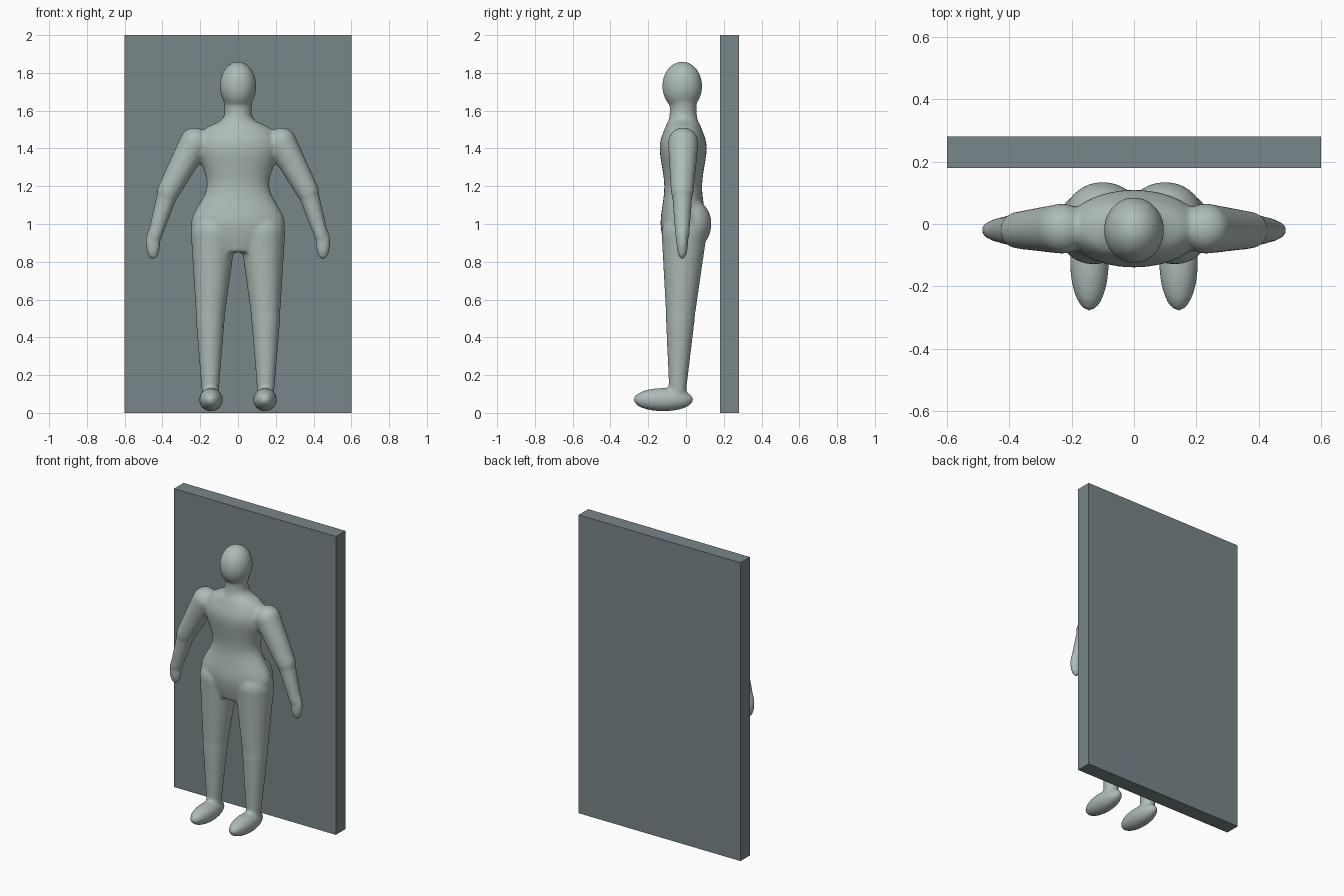
import bpy, bmesh, math
from mathutils import Vector, Matrix

cube = bpy.data.objects.get("Cube")
if cube:
    bpy.data.objects.remove(cube, do_unlink=True)


def material(name, red, green, blue):
    colour = (red, green, blue, 1)
    mat = bpy.data.materials.new(name)
    mat.use_nodes = True
    mat.diffuse_color = colour
    mat.node_tree.nodes["Principled BSDF"].inputs["Base Color"].default_value = colour
    return mat


def finish(bm, name, mat):
    mesh = bpy.data.meshes.new(name)
    bm.to_mesh(mesh)
    bm.free()
    mesh.materials.append(mat)
    obj = bpy.data.objects.new(name, mesh)
    bpy.context.collection.objects.link(obj)
    return obj


def ball(bm, centre, radii):
    """Add an ellipsoid."""
    matrix = Matrix.Translation(centre) @ Matrix.Diagonal(radii).to_4x4()
    bmesh.ops.create_uvsphere(bm, u_segments=32, v_segments=24, radius=1, matrix=matrix)


def limb(bm, start, end, start_radius, end_radius):
    """Add a tapered tube between two joints, with a rounded joint at each end."""
    start, end = Vector(start), Vector(end)
    axis = end - start
    turn = axis.to_track_quat('Z', 'Y').to_matrix().to_4x4()
    bmesh.ops.create_cone(bm, cap_ends=True, segments=32, depth=axis.length,
                          radius1=start_radius, radius2=end_radius,
                          matrix=Matrix.Translation((start + end) / 2) @ turn)
    ball(bm, start, [start_radius] * 3)
    ball(bm, end, [end_radius] * 3)


def smooth_between(before, first, second, after, t):
    """Blend two sections along a curve that also follows their neighbours."""
    leave, arrive = (second - before) / 2, (after - first) / 2
    ease = t * t * (3 - 2 * t)
    return (first.lerp(second, ease) + leave * t * (1 - t) ** 2
            - arrive * t * t * (1 - t))


def torso(bm, sections, centre_y, steps=5, sides=32):
    """Loft oval sections given as height, half width and half depth."""
    sections = [Vector(section) for section in sections]
    last = len(sections) - 1
    curve = []
    for i in range(last):
        neighbours = [sections[min(max(i + k, 0), last)] for k in (-1, 0, 1, 2)]
        curve += [smooth_between(*neighbours, step / steps) for step in range(steps)]
    curve.append(sections[last])

    rings = []
    for height, width, depth in curve:
        angles = [math.tau * k / sides for k in range(sides)]
        rings.append([bm.verts.new((width * math.cos(angle),
                                    centre_y + depth * math.sin(angle),
                                    height)) for angle in angles])
    for lower, upper in zip(rings, rings[1:]):
        for k in range(sides):
            after = (k + 1) % sides
            bm.faces.new((lower[k], lower[after], upper[after], upper[k]))
    bm.faces.new(reversed(rings[0]))
    bm.faces.new(rings[-1])


skin = material("pale grey green", 0.42, 0.5, 0.47)
slate = material("slate grey", 0.19, 0.24, 0.25)

body_mesh = bmesh.new()

# Hips, waist, chest, shoulders and neck
torso(body_mesh, [
    (0.85, 0.14, 0.09),
    (1, 0.25, 0.12),
    (1.2, 0.165, 0.1),
    (1.4, 0.22, 0.125),
    (1.5, 0.18, 0.1),
    (1.56, 0.08, 0.075),
    (1.65, 0.075, 0.07),
], centre_y=-0.015)

# Head
ball(body_mesh, (0, -0.02, 1.73), (0.097, 0.106, 0.13))

for side in (-1, 1):
    # Leg, knee and buttock
    hip = (side * 0.13, -0.01, 0.95)
    knee = (side * 0.147, -0.03, 0.5)
    ankle = (side * 0.147, -0.045, 0.1)
    limb(body_mesh, hip, knee, 0.12, 0.075)
    limb(body_mesh, knee, ankle, 0.077, 0.044)
    ball(body_mesh, (side * 0.1, 0.03, 1), (0.12, 0.105, 0.13))

    # Foot
    ball(body_mesh, (side * 0.143, -0.12, 0.07), (0.063, 0.16, 0.062))

    # Arm and elbow
    shoulder = (side * 0.23, -0.015, 1.43)
    elbow = (side * 0.37, -0.02, 1.17)
    wrist = (side * 0.44, -0.02, 0.94)
    limb(body_mesh, shoulder, elbow, 0.081, 0.06)
    limb(body_mesh, elbow, wrist, 0.055, 0.038)

    # Hand
    ball(body_mesh, (side * 0.45, -0.02, 0.9), (0.039, 0.031, 0.09))

# Fuse the parts into one soft surface
body = finish(body_mesh, "body", skin)
fuse = body.modifiers.new("fuse", 'REMESH')
fuse.mode = 'VOXEL'
fuse.voxel_size = 0.009
fuse.use_smooth_shade = True
soften = body.modifiers.new("soften", 'SMOOTH')
soften.factor = 0.5
soften.iterations = 12

# Back panel
panel_mesh = bmesh.new()
bmesh.ops.create_cube(panel_mesh, size=1)
bmesh.ops.scale(panel_mesh, vec=(1.2, 0.1, 2), verts=panel_mesh.verts)
bmesh.ops.translate(panel_mesh, vec=(0, 0.23, 1), verts=panel_mesh.verts)
finish(panel_mesh, "back_panel", slate)
